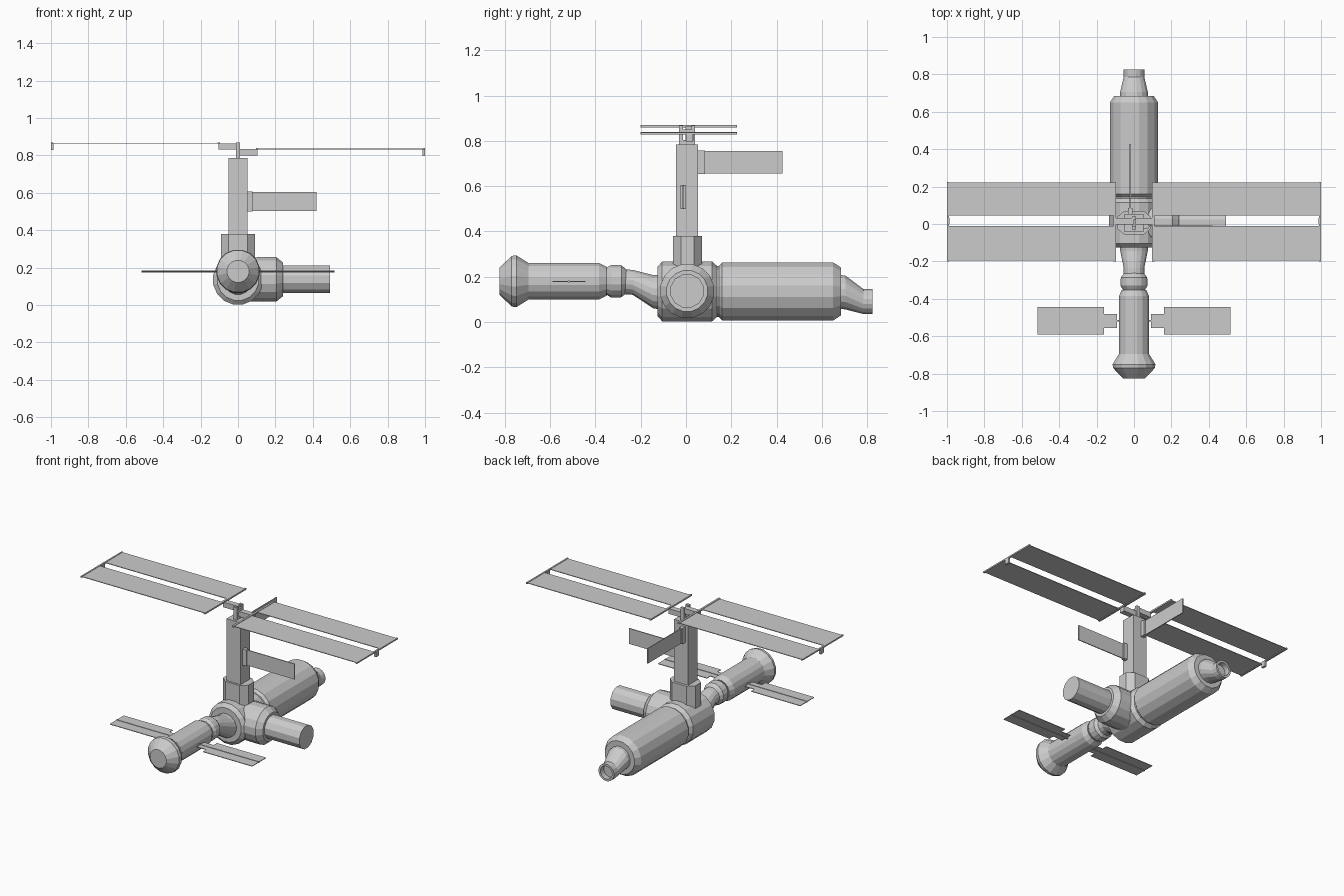
import bpy, bmesh, math
from mathutils import Vector

if "Cube" in bpy.data.objects:
    bpy.data.objects.remove(bpy.data.objects["Cube"])

gray = bpy.data.materials.new("light_gray")
gray.diffuse_color = (0.6, 0.6, 0.6, 1)
gray.use_nodes = True
gray.node_tree.nodes["Principled BSDF"].inputs["Base Color"].default_value = gray.diffuse_color


def finish(name, bm):
    bmesh.ops.recalc_face_normals(bm, faces=bm.faces)
    me = bpy.data.meshes.new(name)
    bm.to_mesh(me)
    bm.free()
    me.materials.append(gray)
    ob = bpy.data.objects.new(name, me)
    bpy.context.collection.objects.link(ob)
    return ob


def box(name, x, y, z):
    """Box from (min, max) ranges."""
    bm = bmesh.new()
    bmesh.ops.create_cube(bm, size=1)
    for v in bm.verts:
        v.co = Vector(((r[0] + r[1]) / 2 + c * (r[1] - r[0]) for c, r in zip(v.co, (x, y, z))))
    return finish(name, bm)


def tube(name, rings, axis="y", off=0.0, n=16):
    """Loft of circles; each ring is (position on axis, centre z, radius)."""
    bm = bmesh.new()
    loops = []
    for p, cz, r in rings:
        loop = []
        for i in range(n):
            a = 2 * math.pi * (i + 0.5) / n
            s, t = r * math.cos(a), cz + r * math.sin(a)
            loop.append(bm.verts.new((s, p, t) if axis == "y" else (p, s + off, t)))
        loops.append(loop)
    for a, b in zip(loops, loops[1:]):
        for i in range(n):
            j = (i + 1) % n
            bm.faces.new((a[i], a[j], b[j], b[i]))
    bm.faces.new(loops[0])
    bm.faces.new(loops[-1])
    return finish(name, bm)


def prism(name, pts, z0, z1):
    bm = bmesh.new()
    f = bm.faces.new([bm.verts.new((x, y, z0)) for x, y in pts])
    ext = bmesh.ops.extrude_face_region(bm, geom=[f])["geom"]
    for v in ext:
        if isinstance(v, bmesh.types.BMVert):
            v.co.z = z1
    return finish(name, bm)


# Pressurised modules along y
Z = 0.135
tube("main_module", [(0.13, Z, 0.115), (0.145, Z, 0.115), (0.16, Z, 0.131),
                     (0.65, Z, 0.131), (0.685, Z, 0.108)])
tube("central_node", [(-0.125, Z, 0.112), (-0.105, Z, 0.135),
                      (0.115, Z, 0.135), (0.137, Z, 0.115)])
tube("rear_docking_adapter", [(0.68, 0.133, 0.076), (0.705, 0.13, 0.076), (0.785, 0.09, 0.056),
                              (0.825, 0.09, 0.056), (0.825, 0.09, 0.042), (0.79, 0.09, 0.042)])
tube("front_adapter", [(-0.12, 0.132, 0.077), (-0.145, 0.134, 0.075),
                       (-0.235, 0.175, 0.056), (-0.275, 0.178, 0.056)])
tube("front_ball_node", [(-0.262, 0.18, 0.052), (-0.285, 0.18, 0.072),
                         (-0.33, 0.18, 0.074), (-0.36, 0.18, 0.055)])
tube("service_module", [(-0.352, 0.18, 0.066), (-0.385, 0.18, 0.082), (-0.695, 0.18, 0.082),
                        (-0.75, 0.18, 0.117), (-0.77, 0.18, 0.114), (-0.825, 0.18, 0.06)])

# Side airlock along x
tube("airlock_drum", [(-0.02, 0.137, 0.12), (0.205, 0.137, 0.121), (0.24, 0.137, 0.092)], "x", 0.005)
tube("airlock_cylinder", [(0.23, 0.137, 0.076), (0.492, 0.137, 0.076)], "x", 0.005, 12)

# Small solar wings on the service module
for side, s in (("left", -1), ("right", 1)):
    def rx(a, b):
        return tuple(sorted((s * a, s * b)))
    box(side + "_small_panel", rx(0.16, 0.515), (-0.59, -0.445), (0.177, 0.181))
    box(side + "_small_panel_root", rx(0.09, 0.16), (-0.555, -0.48), (0.177, 0.181))
    box(side + "_small_panel_rod", rx(0.07, 0.515), (-0.522, -0.514), (0.174, 0.184))

# Truss tower
prism("tower_base", [(-0.092, 0.035), (-0.092, -0.022), (-0.052, -0.057), (0.052, -0.057),
                     (0.092, -0.022), (0.092, 0.035), (0.052, 0.07), (-0.052, 0.07)], 0.2, 0.38)
box("truss_tower", (-0.052, 0.05), (-0.044, 0.053), (0.375, 0.785))

# Top bracket holding both wings
box("bracket_foot", (-0.012, 0.012), (-0.03, 0.04), (0.78, 0.805))
for i, y in enumerate((-0.03, 0.024)):
    box("bracket_upright_%d" % i, (-0.012, 0.012), (y, y + 0.016), (0.8, 0.868))
box("bracket_bridge", (-0.012, 0.012), (-0.02, 0.03), (0.83, 0.85))

# Large solar wings, the left one a little higher
for side, s, z in (("left", -1, 0.866), ("right", 1, 0.835)):
    def rx(a, b):
        return tuple(sorted((s * a, s * b)))
    box(side + "_wing_joint", rx(0.0, 0.105), (-0.003, 0.033), (z - 0.036, z - 0.002))
    for part, y in (("front", (-0.195, -0.012)), ("back", (0.045, 0.222))):
        box(side + "_" + part + "_solar_panel", rx(0.1, 0.995), y, (z - 0.003, z + 0.001))
    box(side + "_inner_spreader", rx(0.097, 0.11), (-0.2, 0.225), (z - 0.006, z + 0.004))
    box(side + "_outer_spreader", rx(0.99, 1.0), (-0.2, 0.225), (z - 0.006, z + 0.003))
    box(side + "_wing_tip", rx(0.986, 1.0), (0.0, 0.032), (z - 0.038, z))

# Radiators
box("side_radiator_mount", (0.045, 0.077), (-0.024, 0.0), (0.5, 0.606))
box("side_radiator", (0.075, 0.42), (-0.015, -0.009), (0.502, 0.603))
box("rear_radiator_mount", (-0.032, -0.008), (0.048, 0.085), (0.655, 0.758))
box("rear_radiator", (-0.023, -0.017), (0.083, 0.427), (0.657, 0.755))
